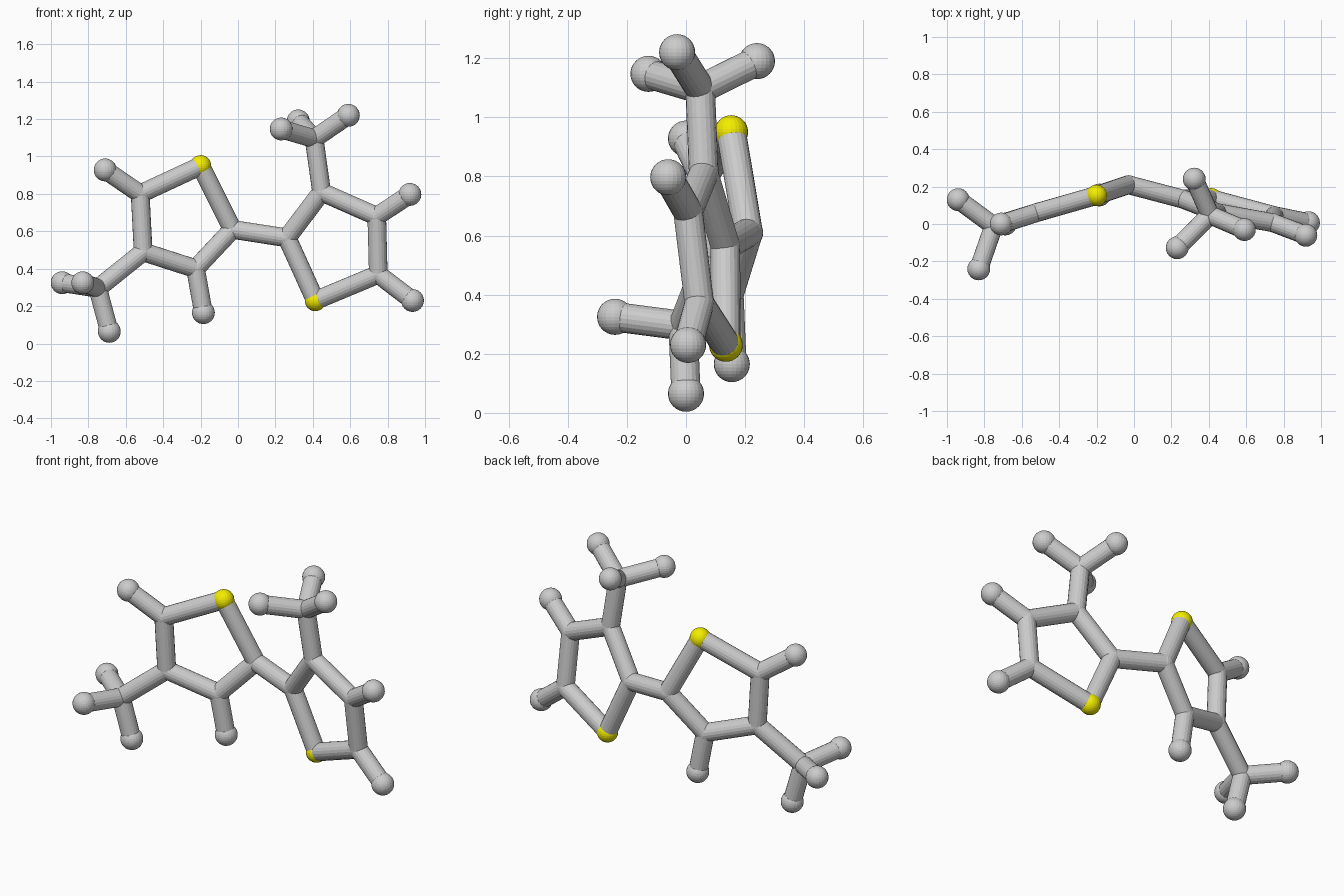
import bpy
from mathutils import Vector

if "Cube" in bpy.data.objects:
    bpy.data.objects.remove(bpy.data.objects["Cube"])

BOND_R, CARBON_R, END_R, SULFUR_R = 0.05, 0.051, 0.061, 0.057

yellow = bpy.data.materials.new("yellow")
yellow.diffuse_color = (0.9, 0.85, 0.0, 1)
yellow.use_nodes = True
yellow.node_tree.nodes["Principled BSDF"].inputs["Base Color"].default_value = yellow.diffuse_color

# Atom centres: left ring and its methyl, then right ring and its methyl
left = {
    "sulfur": (-0.20, 0.153, 0.95),
    "linked_carbon": (-0.03, 0.21, 0.61),
    "inner_carbon": (-0.227, 0.145, 0.40),
    "methyl_base": (-0.507, 0.065, 0.49),
    "outer_carbon": (-0.523, 0.06, 0.80),
    "methyl_carbon": (-0.75, -0.01, 0.295),
    "hydrogen_a": (-0.71, 0.0, 0.928),
    "hydrogen_b": (-0.185, 0.155, 0.165),
    "methyl_hydrogen_a": (-0.94, 0.13, 0.325),
    "methyl_hydrogen_b": (-0.83, -0.24, 0.325),
    "methyl_hydrogen_c": (-0.688, 0.0, 0.065),
}
right = {
    "sulfur": (0.414, 0.135, 0.23),
    "linked_carbon": (0.262, 0.133, 0.565),
    "methyl_base": (0.447, 0.06, 0.81),
    "inner_carbon": (0.742, 0.007, 0.68),
    "outer_carbon": (0.75, 0.045, 0.37),
    "methyl_carbon": (0.407, 0.048, 1.095),
    "hydrogen_a": (0.933, 0.007, 0.23),
    "hydrogen_b": (0.919, -0.06, 0.797),
    "methyl_hydrogen_a": (0.59, -0.03, 1.22),
    "methyl_hydrogen_b": (0.322, 0.24, 1.19),
    "methyl_hydrogen_c": (0.231, -0.127, 1.147),
}


def ball(name, pos):
    r = SULFUR_R if "sulfur" in name else END_R if "hydrogen" in name else CARBON_R
    bpy.ops.mesh.primitive_uv_sphere_add(segments=24, ring_count=16, radius=r, location=pos)
    ob = bpy.context.object
    ob.name = name
    if "sulfur" in name:
        ob.data.materials.append(yellow)


def rod(name, a, b):
    a, b = Vector(a), Vector(b)
    bpy.ops.mesh.primitive_cylinder_add(vertices=20, radius=BOND_R, depth=(b - a).length,
                                        location=(a + b) / 2)
    ob = bpy.context.object
    ob.name = name
    ob.rotation_euler = (b - a).to_track_quat('Z', 'Y').to_euler()


def build(side, atoms):
    for key, pos in atoms.items():
        ball(f"{side}_{key}", pos)
    # Five-sided ring: the first five atoms in order
    ring = list(atoms)[:5]
    pairs = [(ring[i], ring[(i + 1) % 5]) for i in range(5)]
    # Side branches
    pairs += [("methyl_base", "methyl_carbon"), ("outer_carbon", "hydrogen_a"),
              ("inner_carbon", "hydrogen_b")]
    pairs += [("methyl_carbon", f"methyl_hydrogen_{c}") for c in "abc"]
    for p, q in pairs:
        rod(f"{side}_bond_{p}_{q}", atoms[p], atoms[q])


build("left", left)
build("right", right)
# Bond joining the two rings
rod("centre_bond", left["linked_carbon"], right["linked_carbon"])
